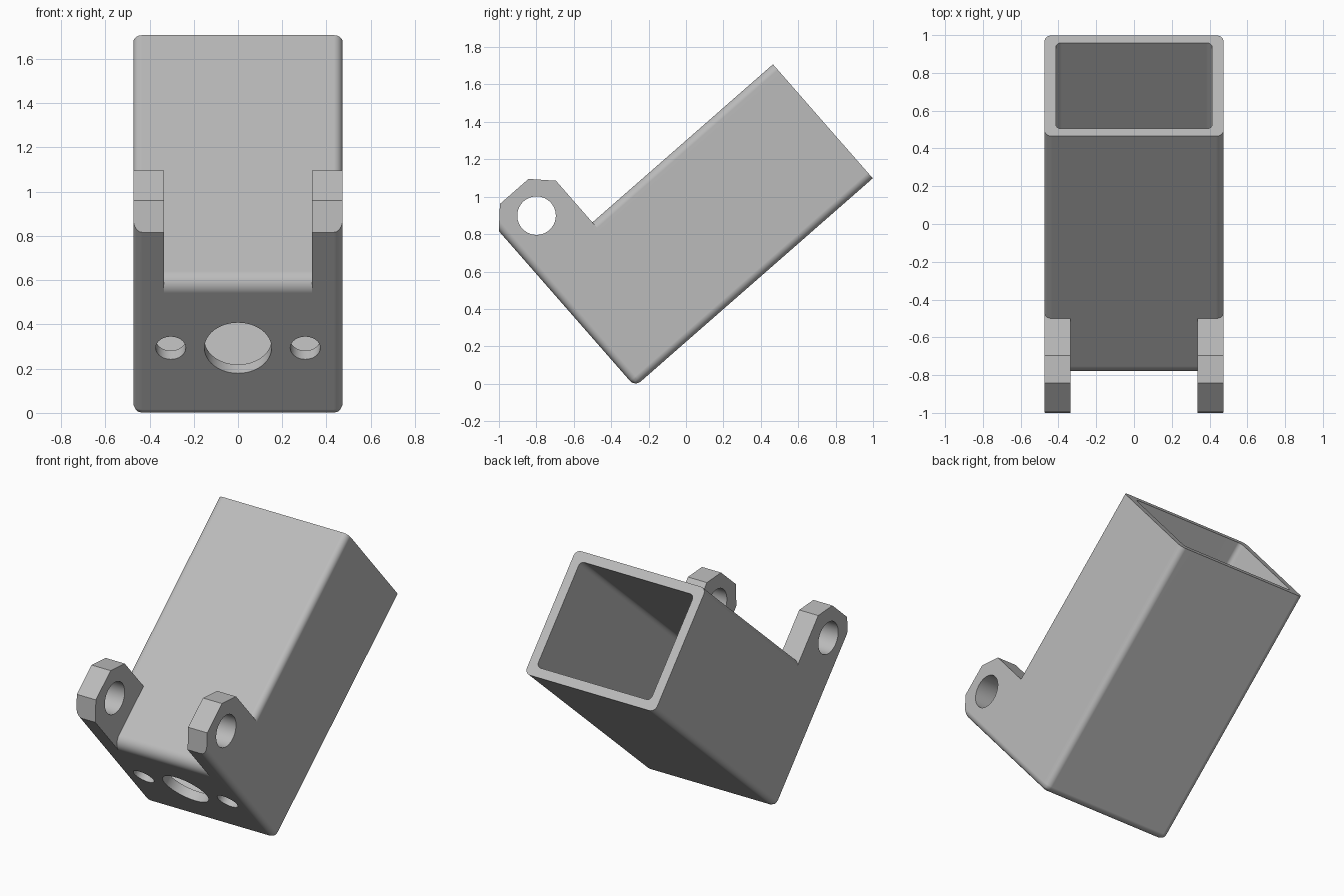
import bpy, bmesh, math
from mathutils import Matrix

if "Cube" in bpy.data.objects:
    bpy.data.objects.remove(bpy.data.objects["Cube"], do_unlink=True)

# Dimensions in the housing's own frame: y along the tube, z across it
LENGTH, HEIGHT, HALF_W = 1.69, 0.81, 0.473
WALL, ROUND = 0.06, 0.04
EAR_BACK, EAR_TOP, EAR_IN = 0.407, 1.21, 0.335
TILT = math.radians(41.2)


def make_object(name, bm):
    bmesh.ops.recalc_face_normals(bm, faces=bm.faces)
    mesh = bpy.data.meshes.new(name)
    bm.to_mesh(mesh)
    bm.free()
    ob = bpy.data.objects.new(name, mesh)
    bpy.context.collection.objects.link(ob)
    return ob


def prism(points, start, end, place):
    """Extrude a 2D outline; place(a, b, t) gives the 3D position."""
    bm = bmesh.new()
    low = [bm.verts.new(place(a, b, start)) for a, b in points]
    high = [bm.verts.new(place(a, b, end)) for a, b in points]
    bm.faces.new(low)
    bm.faces.new(high)
    for i in range(len(points)):
        j = (i + 1) % len(points)
        bm.faces.new((low[i], low[j], high[j], high[i]))
    return bm


def arc(cx, cy, r, a0, a1, n=8):
    angles = [math.radians(a0 + (a1 - a0) * i / n) for i in range(n + 1)]
    return [(cx + r * math.cos(a), cy + r * math.sin(a)) for a in angles]


def across(a, b, t):
    return (t, a, b)


def along(a, b, t):
    return (a, t, b)


def cut(ob, name, bm):
    cutter = make_object(name, bm)
    cutter.hide_render = True
    mod = ob.modifiers.new(name, 'BOOLEAN')
    mod.operation = 'DIFFERENCE'
    mod.solver = 'EXACT'
    mod.object = cutter
    bpy.context.view_layer.objects.active = ob
    bpy.ops.object.modifier_apply(modifier=name)
    bpy.data.objects.remove(cutter, do_unlink=True)


# Solid block with the chamfered ear outline
outline = [(0, 0), (LENGTH, 0), (LENGTH, 1.09), (0.423, 1.09),
           (0.303, EAR_TOP), (0.1, EAR_TOP), (0, 1.105)]
bm = prism(outline, -HALF_W, HALF_W, across)


def is_rounded(edge):
    p, q = (v.co for v in edge.verts)
    on_floor = p.z < 0.001 and q.z < 0.001
    on_front = p.y < 0.001 and q.y < 0.001
    side_edge = abs(p.x - q.x) < 0.001
    return (on_floor and (on_front or side_edge) and min(p.y, q.y) < 0.001) \
        or (on_front and side_edge)


bmesh.ops.bevel(bm, geom=[e for e in bm.edges if is_rounded(e)], offset=ROUND,
                segments=6, profile=0.5, affect='EDGES')
housing = make_object("hinged_tube_housing", bm)

# Remove everything above the tube behind the ears, rounding its top edges
r, inner = ROUND, HALF_W - ROUND
section = [(-1, 2), (-1, HEIGHT - r)] + arc(-inner, HEIGHT - r, r, 180, 90) \
    + arc(inner, HEIGHT - r, r, 90, 0) + [(1, HEIGHT - r), (1, 2)]
cut(housing, "top_cutter", prism(section, EAR_BACK, 2, along))

# Gap between the ears with a rounded front lip
lip = 0.07
gap = [(-0.3, 2), (-0.3, HEIGHT - lip)] + arc(lip, HEIGHT - lip, lip, 180, 90) \
    + [(EAR_BACK + 0.002, HEIGHT), (EAR_BACK + 0.002, 2)]
cut(housing, "gap_cutter", prism(gap, -EAR_IN, EAR_IN, across))

# Hollow interior with rounded corners
r = 0.03
cx, lo, hi = HALF_W - WALL - r, WALL + r, HEIGHT - WALL - r
hollow = arc(cx, hi, r, 0, 90, 5) + arc(-cx, hi, r, 90, 180, 5) \
    + arc(-cx, lo, r, 180, 270, 5) + arc(cx, lo, r, 270, 360, 5)
cut(housing, "hollow_cutter", prism(hollow, WALL, 2, along))

# Pivot hole through both ears, then the three holes in the end wall
cut(housing, "pivot_cutter", prism(arc(0.206, 1.034, 0.103, 0, 352.5, 47), -1, 1, across))
for x, radius in ((0, 0.152), (-0.304, 0.068), (0.304, 0.068)):
    ring = arc(x, 0.41, radius, 0, 352.5, 47)
    cut(housing, "wall_hole_cutter", prism(ring, -0.2, 0.2, along))

# Tilt into the resting pose
housing.data.transform(Matrix.Translation((0, -0.273, -0.015)) @ Matrix.Rotation(TILT, 4, 'X'))

# Single grey finish
grey = bpy.data.materials.new("light_grey")
grey.use_nodes = True
colour = (0.5, 0.5, 0.5, 1)
grey.diffuse_color = colour
grey.node_tree.nodes["Principled BSDF"].inputs["Base Color"].default_value = colour
housing.data.materials.clear()
housing.data.materials.append(grey)

# Smooth rounded edges, keeping flat faces flat
bpy.ops.object.select_all(action='DESELECT')
housing.select_set(True)
bpy.context.view_layer.objects.active = housing
bpy.ops.object.shade_smooth_by_angle(angle=math.radians(30))
weighted = housing.modifiers.new("flat_normals", 'WEIGHTED_NORMAL')
weighted.keep_sharp = True
